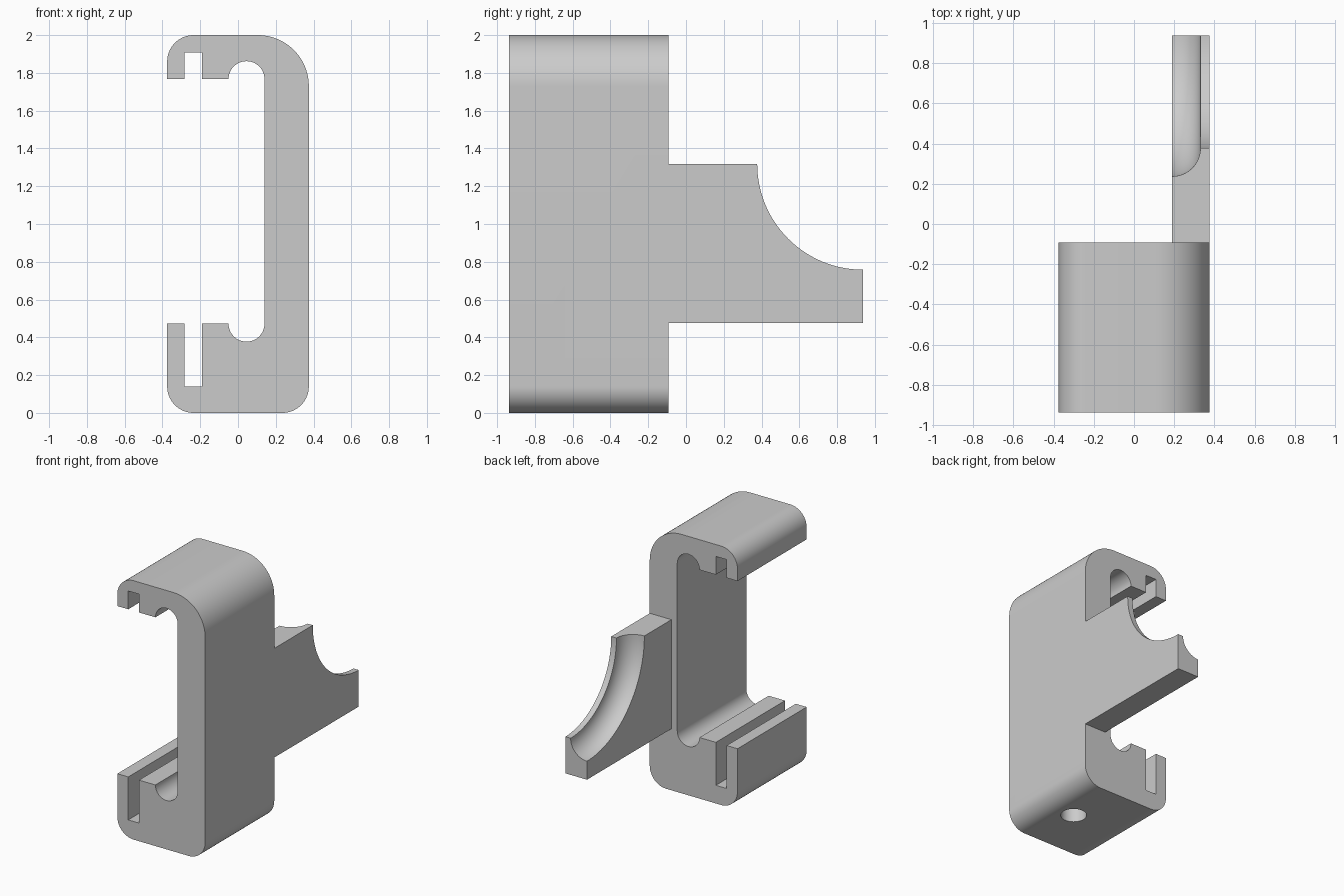
import bpy, bmesh, math
from mathutils import Matrix, Vector

cube = bpy.data.objects.get("Cube")
if cube:
    bpy.data.objects.remove(cube, do_unlink=True)

grey = bpy.data.materials.new("light_grey")
grey.use_nodes = True
grey.diffuse_color = (0.6, 0.6, 0.6, 1)
grey.node_tree.nodes["Principled BSDF"].inputs["Base Color"].default_value = (0.6, 0.6, 0.6, 1)


def arc(cx, cz, r, a0, a1, n=16):
    """Points on a circular arc, angles in degrees."""
    angles = [math.radians(a0 + (a1 - a0) * i / n) for i in range(n + 1)]
    return [(cx + r * math.cos(a), cz + r * math.sin(a)) for a in angles]


def finish(bm, name):
    bmesh.ops.recalc_face_normals(bm, faces=bm.faces)
    mesh = bpy.data.meshes.new(name)
    bm.to_mesh(mesh)
    bm.free()
    mesh.materials.append(grey)
    obj = bpy.data.objects.new(name, mesh)
    bpy.context.collection.objects.link(obj)
    return obj


def extrude(name, points, y0, y1):
    """Solid from an x-z profile, drawn out along y."""
    bm = bmesh.new()
    face = bm.faces.new([bm.verts.new((x, y0, z)) for x, z in points])
    out = bmesh.ops.extrude_face_region(bm, geom=[face])["geom"]
    bmesh.ops.translate(bm, vec=(0, y1 - y0, 0),
                        verts=[v for v in out if isinstance(v, bmesh.types.BMVert)])
    return finish(bm, name)


def combine(target, tool, operation):
    tool.hide_render = True
    mod = target.modifiers.new(operation.lower(), 'BOOLEAN')
    mod.operation, mod.solver, mod.object = operation, 'EXACT', tool
    bpy.context.view_layer.objects.active = target
    bpy.ops.object.modifier_apply(modifier=mod.name)
    bpy.data.objects.remove(tool, do_unlink=True)


FRONT, REAR, SIDE = -0.937, -0.093, 0.375
SLOT_OUT, SLOT_IN = -0.282, -0.19
LOW, HIGH = 0.472, 1.767          # lips of the two jaws
RELIEF_X, RELIEF_R = 0.045, 0.095  # round channel in each jaw
CORNER, BIG = 0.14, 0.27

# C-shaped clip with slotted jaws
profile = (
    arc(-SIDE + CORNER, CORNER, CORNER, 180, 270)
    + arc(SIDE - CORNER, CORNER, CORNER, 270, 360)
    + arc(SIDE - BIG, 2 - BIG, BIG, 0, 90, 24)
    + arc(-SIDE + CORNER, 2 - CORNER, CORNER, 90, 180)
    + [(-SIDE, HIGH), (SLOT_OUT, HIGH), (SLOT_OUT, 1.908), (SLOT_IN, 1.908), (SLOT_IN, HIGH)]
    + arc(RELIEF_X, HIGH, RELIEF_R, 180, 0, 24)
    + arc(RELIEF_X, LOW, RELIEF_R, 0, -180, 24)
    + [(SLOT_IN, LOW), (SLOT_IN, 0.14), (SLOT_OUT, 0.14), (SLOT_OUT, LOW), (-SIDE, LOW)]
)
clip = extrude("clip_body", profile, FRONT, REAR)

# Rear arm
ARM_IN, ARM_TOP, ARM_END = 0.19, 1.318, 0.937
arm = extrude("rear_arm", [(ARM_IN, 0.475), (SIDE, 0.475), (SIDE, ARM_TOP), (ARM_IN, ARM_TOP)],
              REAR - 0.2, ARM_END)

# Curved cradle with a quarter-round groove, cut by a turned solid
R = 0.56
section = [(0.05, 0), (0.05, R + 0.14)] + arc(ARM_IN, R, 0.14, 90, 0) + [(0.5, R), (0.5, 0)]
bm = bmesh.new()
centre = Vector((0, ARM_END, ARM_TOP))
verts = [bm.verts.new((x, ARM_END, ARM_TOP + r)) for x, r in section]
edges = [bm.edges.new(pair) for pair in zip(verts, verts[1:])]
bmesh.ops.spin(bm, geom=verts + edges, cent=centre, axis=(1, 0, 0),
               angle=math.tau, steps=128, use_merge=True)
bmesh.ops.remove_doubles(bm, verts=bm.verts, dist=1e-5)
combine(arm, finish(bm, "cradle_cutter"), 'DIFFERENCE')
combine(clip, arm, 'UNION')

# Blind hole in the underside
bm = bmesh.new()
bmesh.ops.create_cone(bm, cap_ends=True, segments=48, radius1=0.092, radius2=0.092, depth=0.56,
                      matrix=Matrix.Translation((0.13, (FRONT + REAR) / 2, 0)))
combine(clip, finish(bm, "hole_cutter"), 'DIFFERENCE')

bpy.ops.object.select_all(action='DESELECT')
clip.select_set(True)
bpy.context.view_layer.objects.active = clip
bpy.ops.object.shade_smooth_by_angle(angle=math.radians(30))
